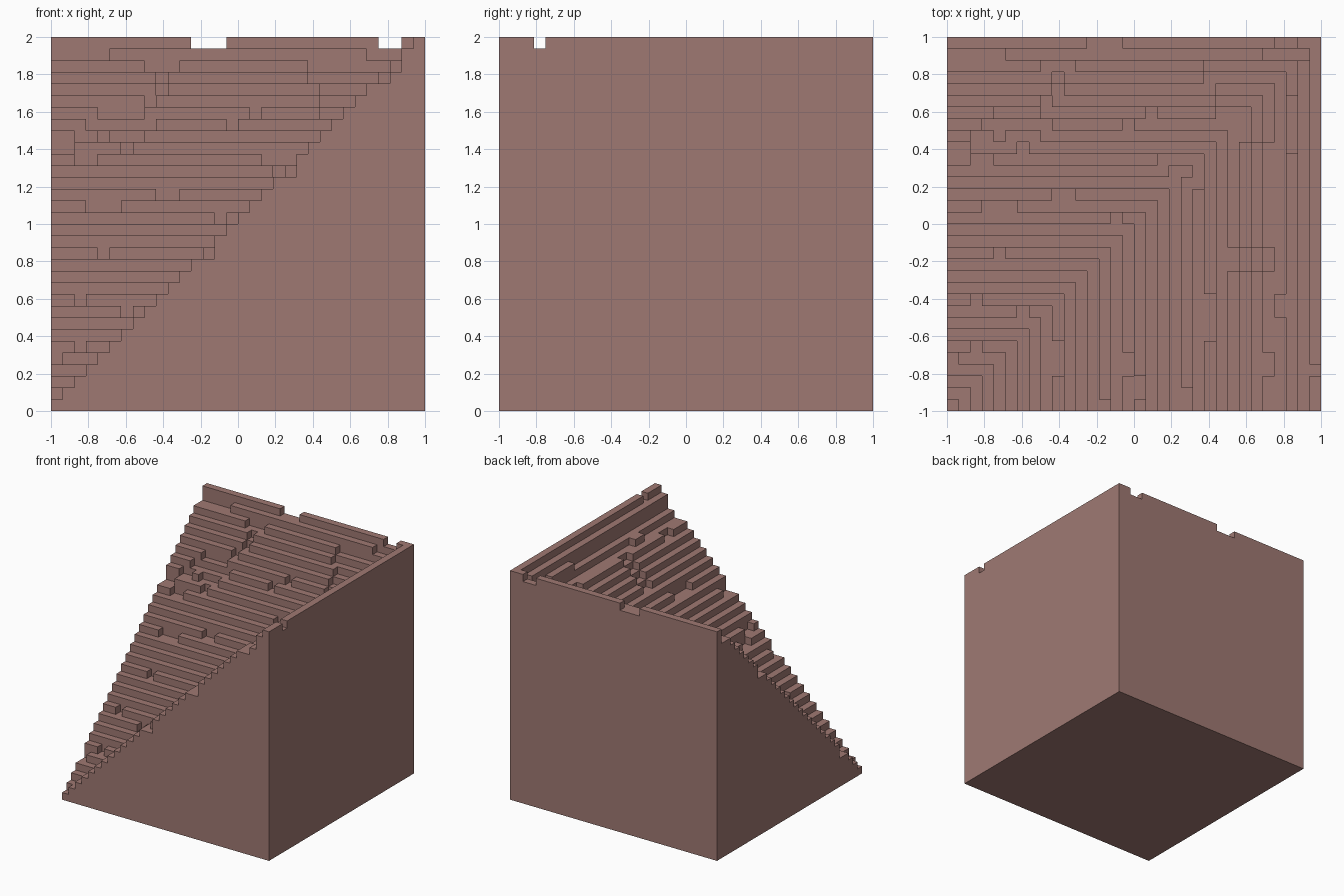
import bpy
import bmesh

cube = bpy.data.objects.get("Cube")
if cube:
    bpy.data.objects.remove(cube, do_unlink=True)

N = 32            # steps per side
S = 2 / N         # size of one step

# Flat clay colour
clay = bpy.data.materials.new("dusty_clay")
clay.use_nodes = True
rgba = (0.347, 0.191, 0.171, 1)
clay.diffuse_color = rgba
clay.node_tree.nodes["Principled BSDF"].inputs["Base Color"].default_value = rgba

# Each step is an L around the low corner: level = max(column, row) + 1
height = {(i, j): max(i, j) + 1 for i in range(N) for j in range(N)}

# Missing block runs: level -> (first, last) cells along the step
row_gaps = {
    32: [(12, 14), (28, 29)], 31: [(0, 4), (27, 30)], 30: [(8, 10), (22, 29)],
    29: [(9, 9), (22, 28)], 28: [(9, 9), (23, 27)], 27: [(8, 8), (23, 26)],
    26: [(4, 7), (17, 17), (23, 25)], 25: [(3, 8), (15, 15)],
    24: [(2, 3), (5, 7)], 23: [(0, 1), (6, 6)], 22: [(2, 3), (18, 21)],
    21: [(19, 20)], 19: [(9, 10)], 18: [(3, 5)], 17: [(14, 14)],
    14: [(4, 4)], 10: [(2, 2)], 9: [(6, 6)], 6: [(2, 2)], 5: [(0, 0)],
}
column_gaps = {
    32: [(3, 3)], 30: [(0, 21), (27, 28)], 29: [(0, 7), (10, 27)],
    28: [(3, 4), (12, 13), (23, 26)], 27: [(12, 13), (23, 25)],
    26: [(12, 13), (23, 24)], 25: [(12, 13)], 23: [(6, 9)],
    22: [(19, 20)], 21: [(0, 1)], 17: [(1, 2)], 16: [(3, 4)],
    14: [(0, 0)], 10: [(3, 5)],
}
for level, runs in row_gaps.items():
    for a, b in runs:
        for i in range(a, b + 1):
            height[i, level - 1] = level - 1
for level, runs in column_gaps.items():
    for a, b in runs:
        for j in range(a, b + 1):
            height[level - 1, j] = level - 1

bm = bmesh.new()


def quad(*corners):
    bm.faces.new([bm.verts.new((x * S - 1, y * S - 1, z * S)) for x, y, z in corners])


# Treads, underside and the risers between cells of different height
for (i, j), h in height.items():
    quad((i, j, h), (i + 1, j, h), (i + 1, j + 1, h), (i, j + 1, h))
    quad((i, j, 0), (i, j + 1, 0), (i + 1, j + 1, 0), (i + 1, j, 0))
    sides = (
        ((1, 0), (i + 1, j), (i + 1, j + 1)),
        ((-1, 0), (i, j + 1), (i, j)),
        ((0, 1), (i + 1, j + 1), (i, j + 1)),
        ((0, -1), (i, j), (i + 1, j)),
    )
    for (di, dj), a, b in sides:
        for z in range(height.get((i + di, j + dj), 0), h):
            quad((*a, z), (*b, z), (*b, z + 1), (*a, z + 1))

# Weld the blocks and merge coplanar faces
bmesh.ops.remove_doubles(bm, verts=bm.verts, dist=S * 0.01)
bmesh.ops.dissolve_limit(bm, angle_limit=0.01, verts=bm.verts, edges=bm.edges)

mesh = bpy.data.meshes.new("stepped_block")
bm.to_mesh(mesh)
bm.free()
mesh.materials.append(clay)
block = bpy.data.objects.new("stepped_block", mesh)
bpy.context.collection.objects.link(block)
